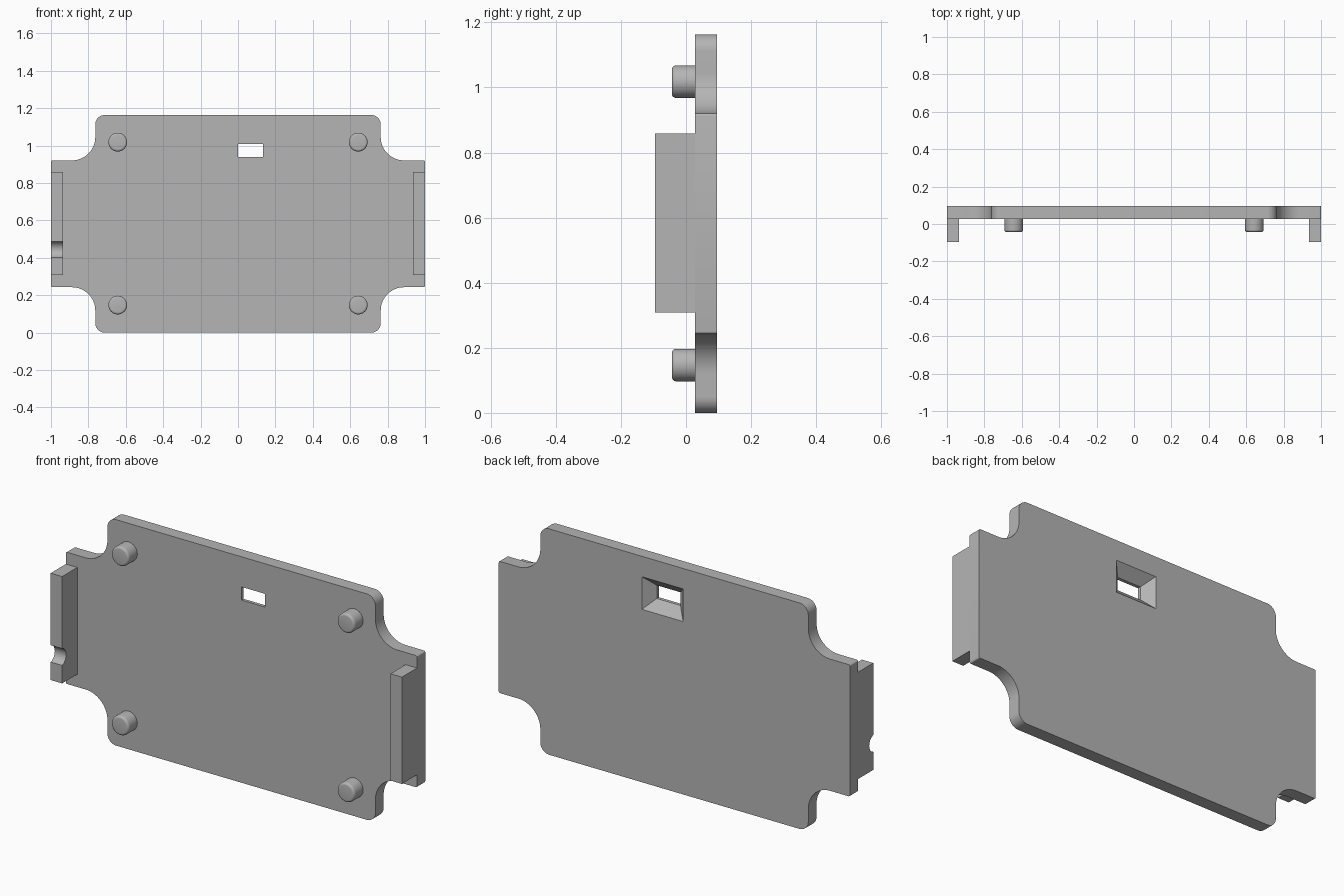
import bpy, bmesh, math
from mathutils import Vector

default = bpy.data.objects.get("Cube")
if default:
    bpy.data.objects.remove(default, do_unlink=True)

grey = bpy.data.materials.new("plain grey")
grey.use_nodes = True
GREY = (0.46, 0.46, 0.46, 1)
grey.diffuse_color = GREY
grey.node_tree.nodes["Principled BSDF"].inputs["Base Color"].default_value = GREY

HEIGHT = 1.163
FRONT, BACK = 0.028, 0.095      # plate faces along y
BLOCK_FRONT = -0.095


def loft(name, loops):
    """Closed solid through a series of matching vertex loops."""
    bm = bmesh.new()
    rings = [[bm.verts.new(p) for p in loop] for loop in loops]
    n = len(rings[0])
    for a, b in zip(rings, rings[1:]):
        for i in range(n):
            j = (i + 1) % n
            bm.faces.new((a[i], a[j], b[j], b[i]))
    bm.faces.new(rings[0][::-1])
    bm.faces.new(rings[-1])
    bmesh.ops.recalc_face_normals(bm, faces=bm.faces)
    mesh = bpy.data.meshes.new(name)
    bm.to_mesh(mesh)
    bm.free()
    mesh.materials.append(grey)
    obj = bpy.data.objects.new(name, mesh)
    bpy.context.collection.objects.link(obj)
    return obj


def smooth(obj):
    bpy.ops.object.select_all(action="DESELECT")
    obj.select_set(True)
    bpy.context.view_layer.objects.active = obj
    bpy.ops.object.shade_smooth_by_angle(angle=math.radians(30))


def arc(cx, cz, r, start, end, steps=12):
    angles = [math.radians(start + (end - start) * i / steps) for i in range(steps + 1)]
    return [(cx + r * math.cos(a), cz + r * math.sin(a)) for a in angles]


def rect(x0, x1, z0, z1, y, grow=0):
    x0, x1, z0, z1 = x0 - grow, x1 + grow, z0 - grow, z1 + grow
    return [(x0, y, z0), (x1, y, z0), (x1, y, z1), (x0, y, z1)]


# Plate outline: one quarter, measured from the plate centre, then mirrored
mid = HEIGHT / 2
wing, body, fillet, corner, nick = 0.339, 0.763, 0.125, 0.05, 0.008
quarter = arc(1 - nick, wing - nick, nick, 0, 90, 4)
quarter += arc(body + fillet, wing + fillet, fillet, 270, 180, 16)
quarter += arc(body - corner, mid - corner, corner, 0, 90)
half = quarter + [(-x, z) for x, z in reversed(quarter)]
outline = half + [(-x, -z) for x, z in half]
plate = loft("plate", [[(x, y, z + mid) for x, z in outline] for y in (FRONT, BACK)])

# Small window, flared towards the back
window = (0.0, 0.135, 0.94, 1.008)
land, flare = BACK - 0.05, 0.05
cutter = loft("window_cutter", [
    rect(*window, FRONT - 0.05),
    rect(*window, land),
    rect(*window, BACK + 0.01, flare + 0.01),
])
cutter.hide_render = True
cutter.hide_set(True)
cut = plate.modifiers.new("window", "BOOLEAN")
cut.operation = "DIFFERENCE"
cut.solver = "EXACT"
cut.object = cutter
bpy.context.view_layer.objects.active = plate
bpy.ops.object.select_all(action="DESELECT")
plate.select_set(True)
bpy.ops.object.modifier_apply(modifier="window")
bpy.data.objects.remove(cutter, do_unlink=True)
smooth(plate)

# Side blocks; the right one has a round groove across its front
LOW, HIGH, INNER = 0.308, 0.858, 0.935
for name, side in (("left_block", 1), ("right_block", -1)):
    profile = [(FRONT, LOW), (FRONT, HIGH), (BLOCK_FRONT, HIGH)]
    if side < 0:
        profile += arc(BLOCK_FRONT - 0.012, 0.444, 0.045, 74.5, -74.5, 16)
    profile.append((BLOCK_FRONT, LOW))
    smooth(loft(name, [[(side * x, y, z) for y, z in profile] for x in (INNER, 1)]))

# Round pegs with softened tips
PEG_R, PEG_TIP, SOFT = 0.05, -0.043, 0.012
stations = [(FRONT, PEG_R)]
stations += [(PEG_TIP + SOFT - dy, PEG_R - SOFT + dr)
             for dr, dy in arc(0, 0, SOFT, 0, 90, 5)]
for level, z in (("lower", 0.147), ("upper", 1.018)):
    for name, x in (("left", 0.643), ("right", -0.643)):
        centre = Vector((x, 0, z))
        loops = [[centre + Vector((px, y, pz)) for px, pz in arc(0, 0, r, 0, 360, 40)[:-1]]
                 for y, r in stations]
        smooth(loft(f"{level}_{name}_peg", loops))
